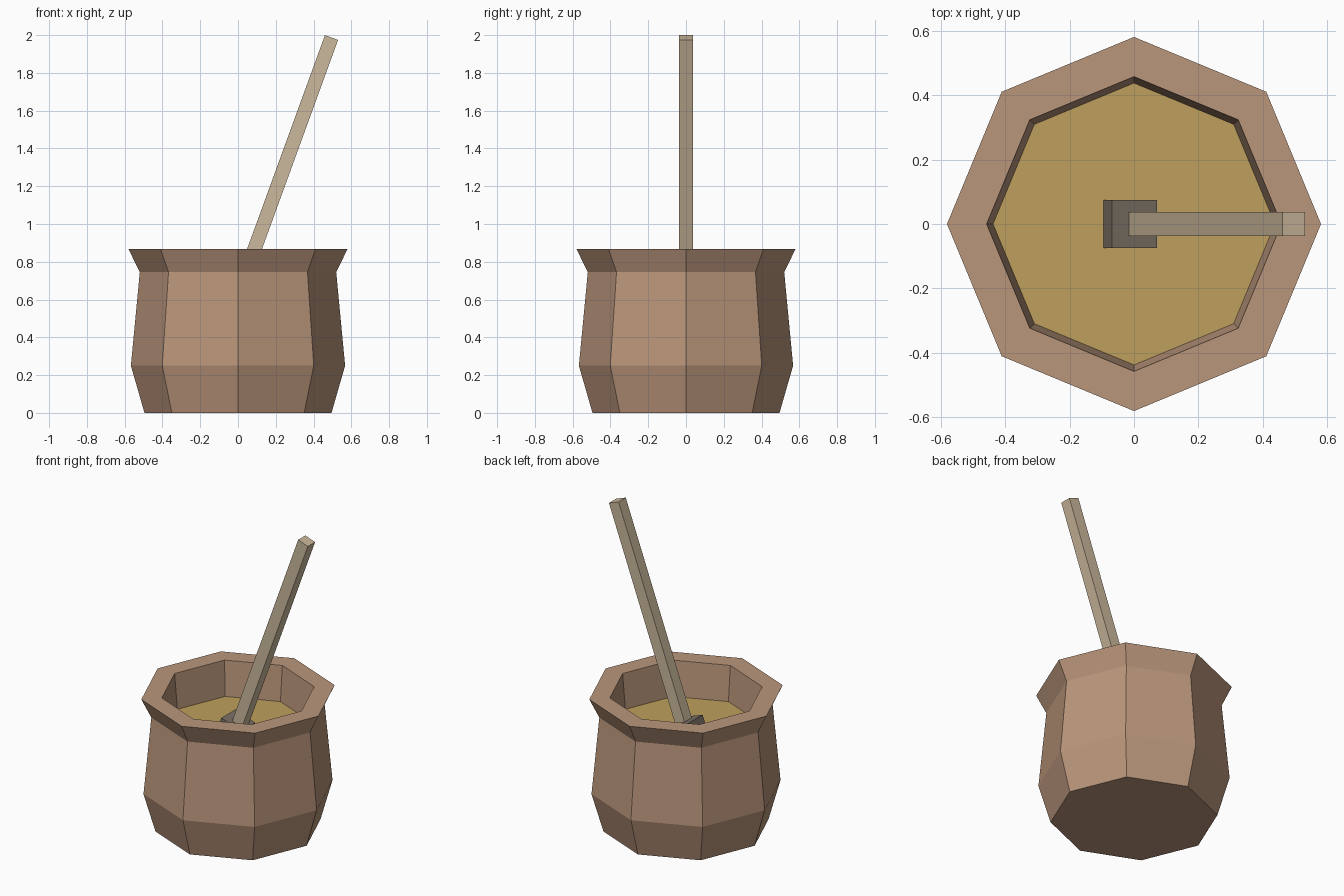
import bpy
import bmesh
import math
from mathutils import Matrix, Vector

cube = bpy.data.objects.get("Cube")
if cube:
    bpy.data.objects.remove(cube, do_unlink=True)

SIDES = 8
LEAN = math.radians(20)


def linear(c):
    c /= 255
    return c / 12.92 if c < 0.04045 else ((c + 0.055) / 1.055) ** 2.4


def material(name, r, g, b):
    mat = bpy.data.materials.new(name)
    mat.use_nodes = True
    colour = (linear(r), linear(g), linear(b), 1)
    mat.diffuse_color = colour
    mat.node_tree.nodes["Principled BSDF"].inputs["Base Color"].default_value = colour
    return mat


def finish(name, bm, mat):
    bmesh.ops.recalc_face_normals(bm, faces=bm.faces)
    mesh = bpy.data.meshes.new(name)
    bm.to_mesh(mesh)
    bm.free()
    mesh.materials.append(mat)
    obj = bpy.data.objects.new(name, mesh)
    bpy.context.collection.objects.link(obj)
    return obj


def lathe(name, profile, mat):
    """Stack octagonal rings along a (radius, height) profile and cap both ends."""
    bm = bmesh.new()
    rings = []
    for radius, z in profile:
        angles = [math.tau * i / SIDES for i in range(SIDES)]
        rings.append([bm.verts.new((radius * math.cos(a), radius * math.sin(a), z))
                      for a in angles])
    for low, high in zip(rings, rings[1:]):
        for i in range(SIDES):
            j = (i + 1) % SIDES
            bm.faces.new((low[i], low[j], high[j], high[i]))
    bm.faces.new(rings[0])
    bm.faces.new(rings[-1])
    return finish(name, bm, mat)


def leaning_bar(name, top, width, length, mat):
    """Square bar hanging down from the centre of its tilted top face."""
    bm = bmesh.new()
    bmesh.ops.create_cube(bm, size=1)
    bm.transform(Matrix.Translation(Vector(top))
                 @ Matrix.Rotation(LEAN, 4, "Y")
                 @ Matrix.Translation((0, 0, -length / 2))
                 @ Matrix.Diagonal((width, width, length, 1)))
    return finish(name, bm, mat)


clay = material("clay brown", 186, 150, 123)
honey_gold = material("honey gold", 191, 160, 93)
pale_wood = material("pale wood", 203, 184, 156)
dark_wood = material("dark wood", 121, 111, 99)

# Pot: outer wall up to the flared rim, then down the hollow inside
lathe("pot", [(0.495, 0), (0.567, 0.25), (0.52, 0.745), (0.58, 0.868),
              (0.457, 0.868), (0.437, 0.64), (0.40, 0.08)], clay)

# Filling
lathe("honey", [(0.42, 0.6), (0.437, 0.64)], honey_gold)

# Dipper: block sunk in the filling and its long handle
leaning_bar("dipper_head", (0.0015, 0, 0.686), 0.148, 0.2, dark_wood)
leaning_bar("dipper_handle", (0.495, 0, 1.987), 0.074, 1.42, pale_wood)
